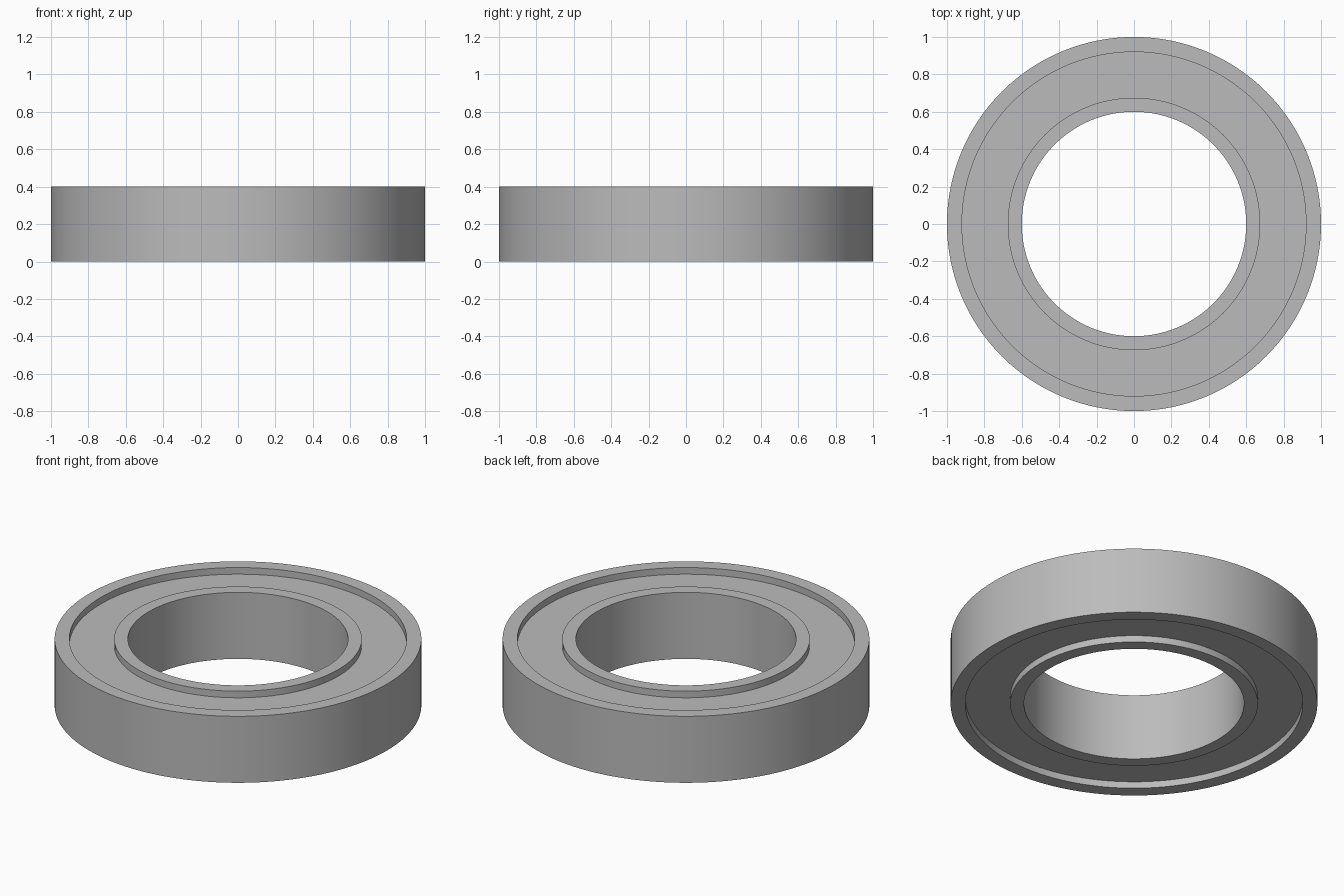
import bpy
import bmesh
import math

cube = bpy.data.objects.get("Cube")
if cube:
    bpy.data.objects.remove(cube, do_unlink=True)

# Main dimensions
BORE, INNER_LIP, OUTER_LIP, RIM = 0.6, 0.675, 0.92, 1.0
HEIGHT, RECESS = 0.4, 0.04
SEGMENTS = 128

# Plain steel
steel = bpy.data.materials.new("steel_grey")
steel.use_nodes = True
color = (0.5, 0.5, 0.5, 1.0)
steel.diffuse_color = color
steel.node_tree.nodes["Principled BSDF"].inputs["Base Color"].default_value = color


def lathe(name, profile):
    """Revolve a closed (radius, height) profile around the z axis."""
    bm = bmesh.new()
    rings = []
    for r, z in profile:
        rings.append([bm.verts.new((r * math.cos(a), r * math.sin(a), z))
                      for a in (math.tau * i / SEGMENTS for i in range(SEGMENTS))])
    for k, ring in enumerate(rings):
        after = rings[(k + 1) % len(rings)]
        for i in range(SEGMENTS):
            j = (i + 1) % SEGMENTS
            bm.faces.new((ring[i], ring[j], after[j], after[i]))
    bmesh.ops.recalc_face_normals(bm, faces=bm.faces)
    mesh = bpy.data.meshes.new(name)
    bm.to_mesh(mesh)
    bm.free()
    mesh.materials.append(steel)
    obj = bpy.data.objects.new(name, mesh)
    bpy.context.collection.objects.link(obj)
    bpy.ops.object.select_all(action='DESELECT')
    obj.select_set(True)
    bpy.context.view_layer.objects.active = obj
    bpy.ops.object.shade_smooth_by_angle(angle=math.radians(30))
    return obj


# Sealed ring with a shallow recess, repeated on the top and the bottom
lower = [(BORE, 0), (INNER_LIP, 0), (INNER_LIP, RECESS),
         (OUTER_LIP, RECESS), (OUTER_LIP, 0), (RIM, 0)]
upper = [(r, HEIGHT - z) for r, z in reversed(lower)]
lathe("bearing_ring", lower + upper)
